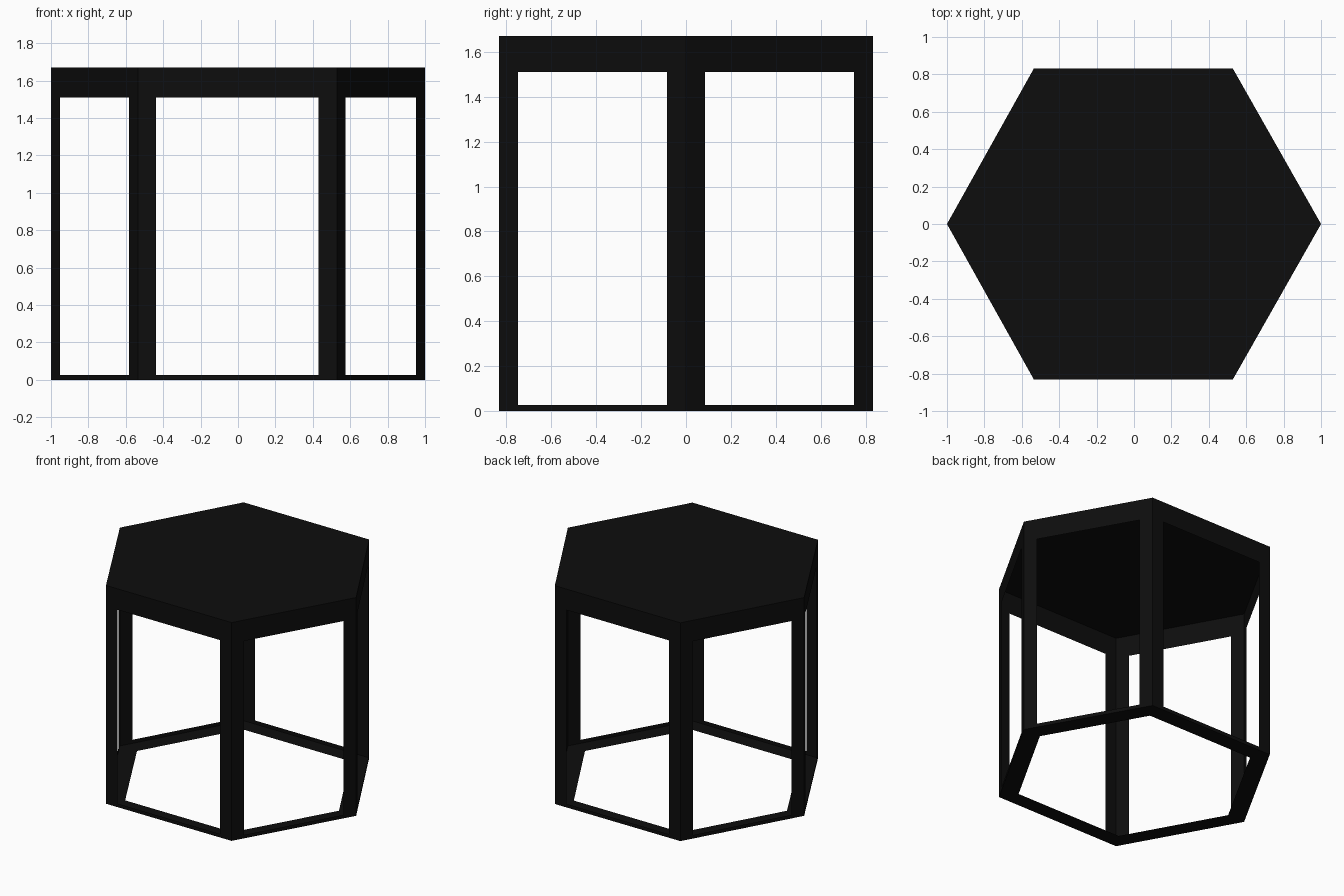
import bpy, bmesh
from mathutils import Vector

cube = bpy.data.objects.get("Cube")
if cube:
    bpy.data.objects.remove(cube, do_unlink=True)

HEIGHT, APRON_Z, RING_Z = 1.67, 1.51, 0.027
LEG_W, INNER = 0.097, 0.855
# hexagon corners, counter-clockwise
HEX = [Vector(p) for p in ((1, 0), (0.528, 0.832), (-0.535, 0.832),
                           (-1, 0), (-0.535, -0.832), (0.528, -0.832))]

black = bpy.data.materials.new("black")
black.use_nodes = True
black.diffuse_color = (0.004, 0.004, 0.004, 1)
black.node_tree.nodes["Principled BSDF"].inputs["Base Color"].default_value = black.diffuse_color


def make(name, faces):
    """Build a flat-shaded sheet object from lists of corner points."""
    bm = bmesh.new()
    for pts in faces:
        bm.faces.new([bm.verts.new(p) for p in pts])
    bmesh.ops.remove_doubles(bm, verts=bm.verts, dist=0.0005)
    mesh = bpy.data.meshes.new(name)
    bm.to_mesh(mesh)
    bm.free()
    mesh.materials.append(black)
    obj = bpy.data.objects.new(name, mesh)
    bpy.context.collection.objects.link(obj)


def at(p, z):
    return (p.x, p.y, z)


def wall(a, b, low, high):
    """Upright panel from a to b, facing outwards."""
    return [at(a, low), at(b, low), at(b, high), at(a, high)]


def toward(a, b):
    return a + (b - a).normalized() * LEG_W


sides = [(HEX[i], HEX[(i + 1) % len(HEX)]) for i in range(len(HEX))]

# Table top and the apron hanging from its rim
make("table_top", [[at(p, HEIGHT) for p in HEX]])
make("apron", [wall(a, b, APRON_Z, HEIGHT) for a, b in sides])

# Folded legs wrapping each corner
for i, corner in enumerate(HEX):
    before, after = HEX[i - 1], HEX[(i + 1) % len(HEX)]
    make(f"leg_{i + 1}", [wall(toward(corner, before), corner, RING_Z, APRON_Z),
                          wall(corner, toward(corner, after), RING_Z, APRON_Z)])

# Base rail: low upright lip with a flat flange on the floor
make("base_lip", [wall(a, b, 0, RING_Z) for a, b in sides])
make("base_flange", [[at(b, 0), at(a, 0), at(a * INNER, 0), at(b * INNER, 0)]
                     for a, b in sides])
